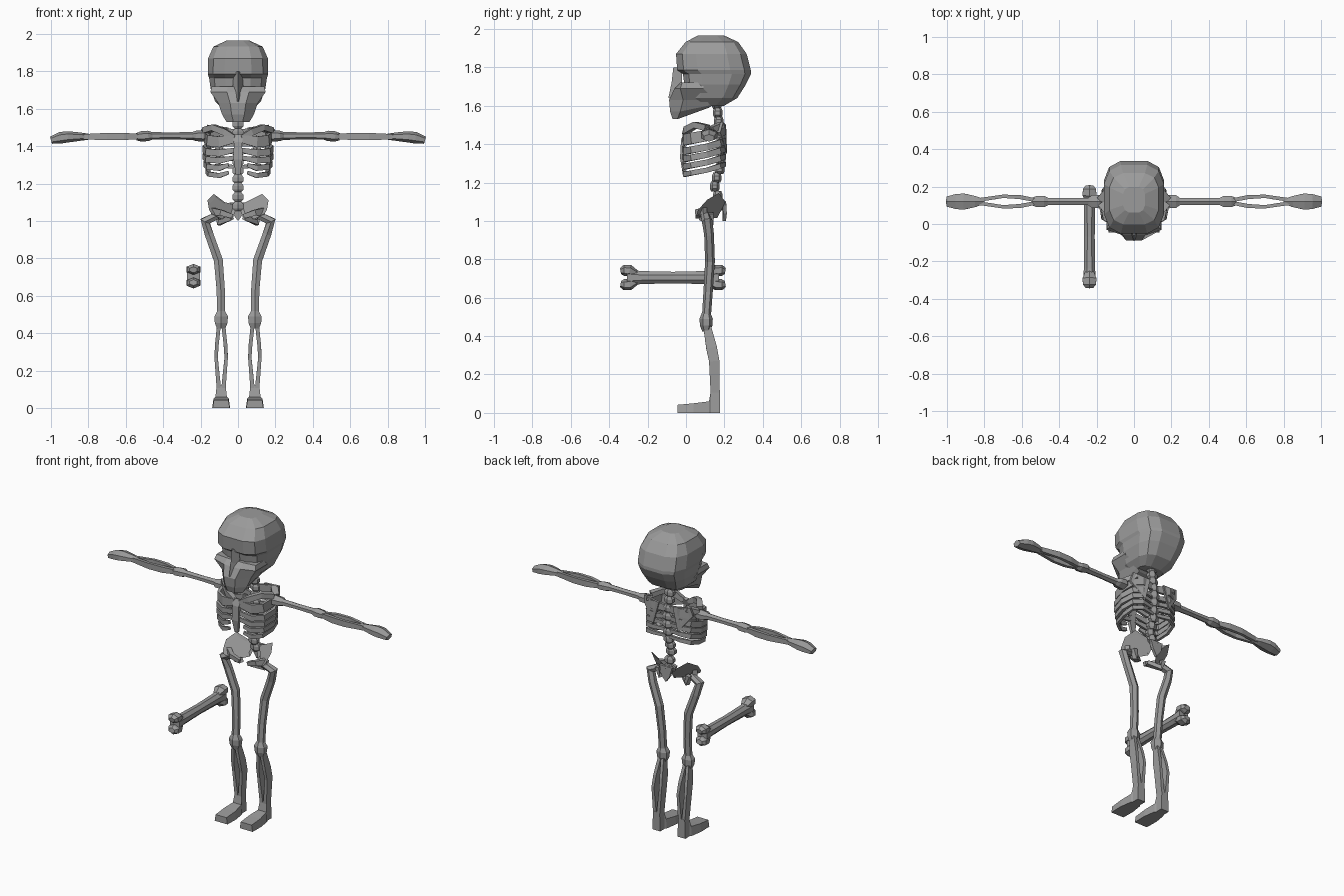
import bpy, bmesh, math
from mathutils import Vector

bone = bpy.data.materials.new("bone grey")
bone.diffuse_color = (0.33, 0.33, 0.33, 1)


def make(name, rings, cap=True):
    """Skin a list of equal-length point rings."""
    bm = bmesh.new()
    vs = [[bm.verts.new(p) for p in r] for r in rings]
    n = len(vs[0])
    for a, b in zip(vs, vs[1:]):
        for i in range(n):
            j = (i + 1) % n
            bm.faces.new((a[i], a[j], b[j], b[i]))
    if cap:
        bm.faces.new(vs[0][::-1])
        bm.faces.new(vs[-1])
    bmesh.ops.recalc_face_normals(bm, faces=bm.faces)
    me = bpy.data.meshes.new(name)
    bm.to_mesh(me)
    bm.free()
    me.materials.append(bone)
    ob = bpy.data.objects.new(name, me)
    bpy.context.collection.objects.link(ob)
    return ob


def tube(name, pts, sizes, n=4, ref=(0, 0, 1), sx=1):
    """Sweep an n-sided section along pts; sizes are half widths (side, up)."""
    pts = [Vector((p[0] * sx, p[1], p[2])) for p in pts]
    ref, rings = Vector(ref), []
    k = 1 / math.cos(math.pi / n)
    for i, p in enumerate(pts):
        t = (pts[min(i + 1, len(pts) - 1)] - pts[max(i - 1, 0)]).normalized()
        s = t.cross(ref).normalized()
        u = s.cross(t)
        w, h = sizes[i] if len(sizes) > 1 else sizes[0]
        ang = [2 * math.pi * (j + .5) / n for j in range(n)]
        rings.append([p + s * w * k * math.cos(a) + u * h * k * math.sin(a) for a in ang])
    return make(name, rings)


def slab(name, outline, offset, sx=1):
    """Thin plate: a 3D outline and its shifted copy."""
    a = [Vector((p[0] * sx, p[1], p[2])) for p in outline]
    o = Vector((offset[0] * sx, offset[1], offset[2]))
    return make(name, [a, [p + o for p in a]])


def oval(z, w, yf, yb, tilt=0, n=12, e=.62):
    """Squarish horizontal ring; tilt raises its back."""
    pts = []
    for i in range(n):
        a = 2 * math.pi * (i + .5) / n
        c, s = math.cos(a), math.sin(a)
        x = math.copysign(abs(c) ** e, c) * w
        y = math.copysign(abs(s) ** e, s)
        pts.append((x, (yf + yb) / 2 + y * (yb - yf) / 2, z + tilt * y))
    return pts


# Skull: cranium, sloping eye plane and tapering jaw
make("cranium", [oval(1.60, .085, .04, .20), oval(1.64, .125, -.005, .27),
                 oval(1.71, .15, -.012, .315), oval(1.765, .158, -.02, .342),
                 oval(1.785, .165, -.05, .342), oval(1.87, .163, -.056, .32),
                 oval(1.932, .135, -.005, .275), oval(1.966, .06, .06, .20)])


def face(z, w, front, side, back, lift=0):
    return [(-w, back, z + lift), (-w, side, z), (-w * .4, front, z), (w * .4, front, z),
            (w, side, z), (w, back, z + lift)]


make("jaw", [face(1.53, .062, -.07, -.045, .12, .06), face(1.57, .085, -.083, -.03, .14, .035),
             face(1.63, .105, -.088, -.015, .15), face(1.69, .148, -.06, -.03, .09),
             face(1.72, .14, -.03, -.02, .09)])
make("nose", [[(-.022, -.02, 1.80), (0, -.066, 1.80), (.022, -.02, 1.80)],
              [(-.03, -.02, 1.70), (0, -.075, 1.72), (.03, -.02, 1.70)],
              [(-.02, -.06, 1.635), (0, -.092, 1.64), (.02, -.06, 1.635)]])

# Neck, spine and tail of the spine as beaded vertebrae
spine = [(.16, 1.61), (.165, 1.565), (.17, 1.52), (.18, 1.47), (.185, 1.42), (.185, 1.37),
         (.18, 1.32), (.175, 1.27), (.16, 1.225), (.15, 1.18), (.165, 1.13), (.185, 1.08)]
for i, (y, z) in enumerate(spine):
    tube("vertebra", [(0, y, z + .026), (0, y, z + .008), (0, y, z - .012), (0, y, z - .026)],
         [(.016, .016), (.03, .022), (.03, .022), (.016, .016)], 6, (0, 1, 0))
tube("sternum", [(0, .0, 1.46), (0, -.015, 1.42), (0, -.02, 1.33), (0, -.01, 1.25)],
     [(.032, .01), (.022, .011), (.024, .011), (.012, .008)], 4, (0, 1, 0))

for sx in (1, -1):
    # Ribs sweep from the spine round to the sternum
    for i, (z, w, h) in enumerate([(1.435, .172, .029), (1.375, .18, .018), (1.335, .18, .016),
                                   (1.295, .175, .015), (1.255, .165, .013)]):
        end = .05 if i > 2 else .018
        tube("rib", [(.015, .185, z + .035), (.10, .20, z + .04), (.155, .175, z + .03),
                     (w, .11, z + .01), (w * .92, .03, z - .005), (.10, -.005, z - .012),
                     (end, -.012, z + .004)],
             [(.008, h * .7), (.008, h * .9), (.009, h), (.009, h), (.009, h), (.009, h),
              (.007, h * .7)], 4, sx=sx)
    # Shoulder girdle
    tube("collarbone", [(.02, -.005, 1.445), (.07, .005, 1.475), (.13, .05, 1.50),
                        (.175, .11, 1.485)], [(.014, .014), (.016, .018), (.016, .016), (.02, .016)], sx=sx)
    slab("shoulder_blade", [(.05, .195, 1.50), (.165, .18, 1.515), (.175, .165, 1.46),
                            (.09, .20, 1.35)], (0, .014, 0), sx)
    tube("blade_arm", [(.13, .185, 1.50), (.18, .13, 1.475)], [(.02, .015)], sx=sx)

    # Arm
    ay = .12
    tube("shoulder", [(.165, ay, 1.455), (.185, ay, 1.455), (.225, ay, 1.455), (.245, ay, 1.455)],
         [(.025, .02), (.036, .027), (.034, .024), (.02, .018)], 6, sx=sx)
    tube("upper_arm", [(.23, ay, 1.455), (.35, ay, 1.455), (.48, ay, 1.455)],
         [(.02, .019), (.018, .016), (.02, .018)], 6, sx=sx)
    tube("elbow", [(.455, ay, 1.455), (.48, ay, 1.455), (.52, ay, 1.452), (.545, ay, 1.45)],
         [(.018, .016), (.03, .024), (.03, .024), (.02, .016)], 6, sx=sx)
    for d in (1, -1):
        tube("forearm", [(.53, ay + .008 * d, 1.452), (.61, ay + .024 * d, 1.452),
                         (.70, ay + .028 * d, 1.452), (.84, ay + .007 * d, 1.45)],
             [(.01, .014), (.011, .019), (.009, .019), (.01, .014)], sx=sx)
    tube("hand", [(.80, ay, 1.451), (.85, ay, 1.451), (.91, ay, 1.45), (.95, ay, 1.445), (1.0, ay, 1.432)],
         [(.013, .014), (.03, .02), (.043, .026), (.04, .027), (.027, .017)], 6, sx=sx)

    # Pelvis: flared wing and lower branch
    slab("hip_wing", [(.02, .19, 1.09), (.07, .205, 1.10), (.13, .17, 1.145), (.163, .11, 1.11),
                      (.155, .065, 1.06), (.10, .09, 1.03), (.04, .17, 1.035)], (-.012, -.008, -.02), sx)
    tube("hip_branch", [(.135, .10, 1.05), (.09, .06, 1.045), (.03, .06, 1.025)],
         [(.014, .02), (.013, .015), (.01, .012)], sx=sx)
    tube("seat_branch", [(.11, .13, 1.04), (.10, .13, .99), (.035, .08, 1.02)],
         [(.014, .014)], ref=(0, 1, 0), sx=sx)

    # Leg
    tube("thigh", [(.11, .10, 1.03), (.175, .11, 1.0), (.155, .12, .93), (.105, .125, .79),
                   (.092, .115, .63), (.09, .105, .48)],
         [(.02, .02), (.026, .024), (.023, .022), (.024, .022), (.022, .021), (.022, .02)],
         6, (0, 1, 0), sx)
    tube("knee", [(.09, .105, .52), (.09, .105, .49), (.09, .105, .455), (.09, .105, .425)],
         [(.02, .02), (.036, .03), (.034, .028), (.022, .018)], 6, (0, 1, 0), sx)
    for d in (1, -1):
        tube("shin", [(.09 + .011 * d, .11, .45), (.09 + .023 * d, .133, .34), (.09 + .027 * d, .147, .27),
                      (.09 + .011 * d, .152, .09)],
             [(.010, .02), (.010, .028), (.009, .027), (.012, .023)], 4, (0, 1, 0), sx)

    def sole(y, h, w):
        return [((.09 + a) * sx, y, b) for a, b in ((-w, 0), (w, 0), (w * .85, h), (-w * .85, h))]
    make("foot", [sole(-.045, .042, .046), sole(.04, .05, .048), sole(.12, .06, .036),
                  sole(.13, .12, .028), sole(.176, .12, .028)])

slab("sacrum", [(-.045, .19, 1.10), (.045, .19, 1.10), (.03, .195, 1.04), (0, .19, 1.0),
                (-.03, .195, 1.04)], (0, .018, 0))

# Loose bone held out beside the leg, with two knuckles at each end
bx, bz, mid = -.238, .705, -.068
tube("bone_shaft", [(bx, mid - .24, bz), (bx, mid - .17, bz), (bx, mid, bz), (bx, mid + .17, bz),
                    (bx, mid + .24, bz)],
     [(.034, .045), (.03, .034), (.028, .03), (.03, .034), (.034, .045)], 8)
for e in (1, -1):
    for d in (1, -1):
        tube("bone_knuckle", [(bx, mid + e * .185, bz + d * .018), (bx, mid + e * .225, bz + d * .036),
                              (bx, mid + e * .255, bz + d * .037), (bx, mid + e * .273, bz + d * .034)],
             [(.02, .014), (.037, .026), (.035, .025), (.02, .014)], 6)
